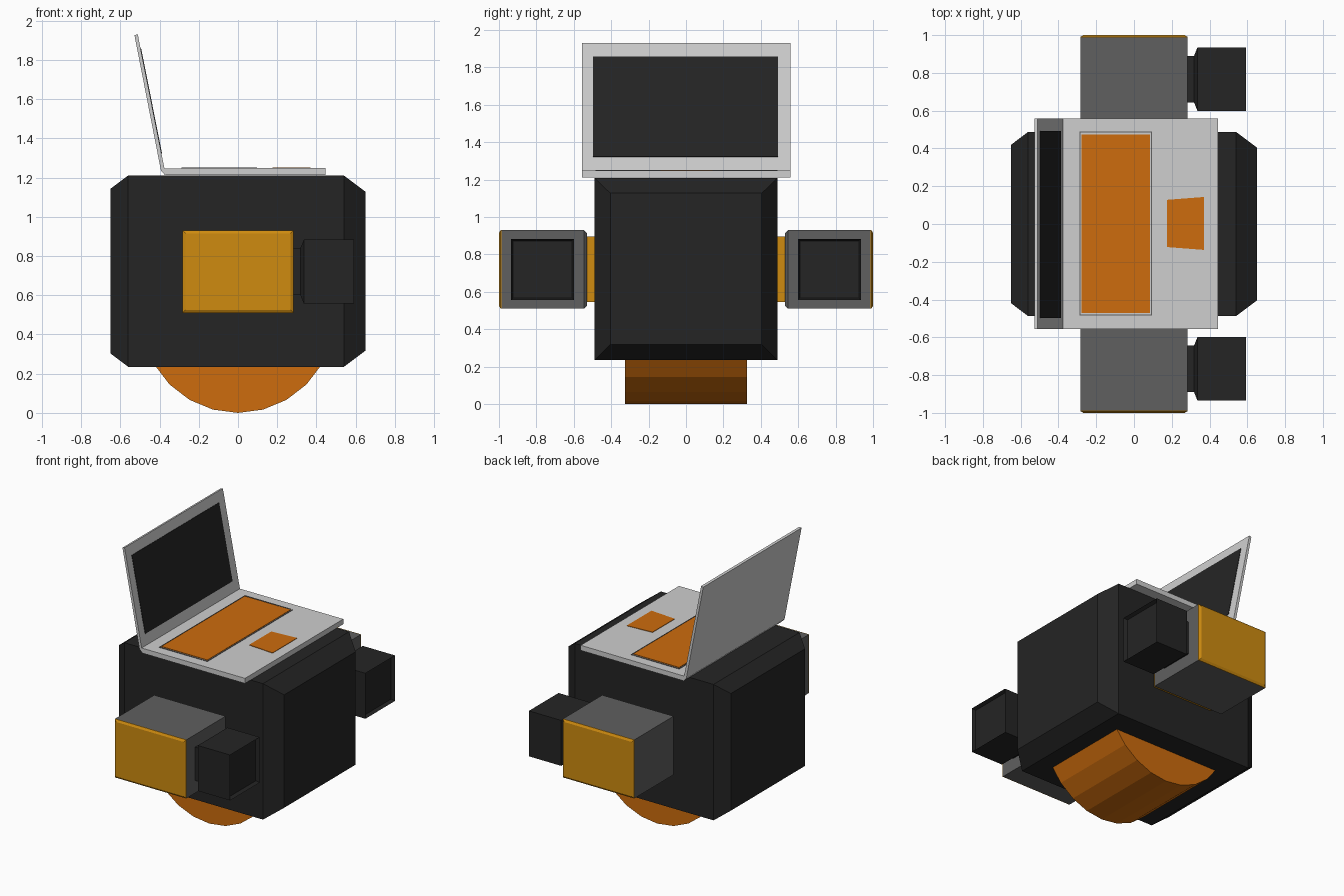
import bpy, bmesh, math
from mathutils import Vector

if "Cube" in bpy.data.objects:
    bpy.data.objects.remove(bpy.data.objects["Cube"])


def material(name, rgb):
    m = bpy.data.materials.new(name)
    m.diffuse_color = (*rgb, 1)
    m.use_nodes = True
    m.node_tree.nodes["Principled BSDF"].inputs["Base Color"].default_value = m.diffuse_color
    return m


BLACK = material("matte_black", (0.018, 0.018, 0.018))
GREY = material("mid_grey", (0.115, 0.115, 0.115))
SILVER = material("light_grey", (0.62, 0.62, 0.62))
GOLD = material("gold", (0.62, 0.26, 0.005))
ORANGE = material("orange", (0.61, 0.15, 0.004))


def finish(name, bm, mat):
    bmesh.ops.recalc_face_normals(bm, faces=bm.faces)
    me = bpy.data.meshes.new(name)
    bm.to_mesh(me)
    bm.free()
    me.materials.append(mat)
    ob = bpy.data.objects.new(name, me)
    bpy.context.collection.objects.link(ob)
    return ob


def loft(name, rings, mat, recess=None):
    """Skin a list of point rings; recess = (inset, depth) sinks the last cap."""
    bm = bmesh.new()
    loops = [[bm.verts.new(p) for p in ring] for ring in rings]
    n = len(loops[0])
    for a, b in zip(loops, loops[1:]):
        for i in range(n):
            j = (i + 1) % n
            bm.faces.new((a[i], a[j], b[j], b[i]))
    bm.faces.new(loops[0])
    cap = bm.faces.new(loops[-1])
    if recess:
        bmesh.ops.recalc_face_normals(bm, faces=bm.faces)
        bmesh.ops.inset_region(bm, faces=[cap], thickness=recess[0])
        bmesh.ops.translate(bm, verts=cap.verts, vec=-cap.normal * recess[1])
    return finish(name, bm, mat)


def ring_x(x, hy, hz, cy=0, cz=0):
    return [(x, cy - hy, cz - hz), (x, cy + hy, cz - hz), (x, cy + hy, cz + hz), (x, cy - hy, cz + hz)]


def ring_y(y, hx, hz, cz):
    return [(-hx, y, cz - hz), (hx, y, cz - hz), (hx, y, cz + hz), (-hx, y, cz + hz)]


def prism(name, profile, y0, y1, mat):
    """Extrude an x-z profile along y."""
    return loft(name, [[(x, y, z) for x, z in profile] for y in (y0, y1)], mat)


def plate(name, pts, z0, z1, mat):
    return loft(name, [[(x, y, z) for x, y in pts] for z in (z0, z1)], mat)


# Body block with chamfered ends
CZ = 0.7225
loft("body", [ring_x(-0.65, 0.42, 0.42, cz=CZ), ring_x(-0.56, 0.488, 0.4875, cz=CZ),
              ring_x(0.54, 0.488, 0.4875, cz=CZ), ring_x(0.65, 0.405, 0.405, cz=CZ)], BLACK)

# Wheel under the body
R = 0.493
prism("wheel", [(R * math.sin(i * math.tau / 24), R - R * math.cos(i * math.tau / 24))
                for i in range(24)], -0.325, 0.325, ORANGE)

# Arms: shoulder joint, arm block, end cap, wrist and hand on each side
AZ = 0.72
for side, s in (("left", -1), ("right", 1)):
    loft(side + "_shoulder_joint", [ring_y(s * 0.47, 0.24, 0.175, AZ), ring_y(s * 0.55, 0.24, 0.175, AZ)], GOLD)
    loft(side + "_arm", [ring_y(s * 0.53, 0.27, 0.195, AZ), ring_y(s * 0.545, 0.283, 0.21, AZ),
                         ring_y(s * 0.987, 0.283, 0.21, AZ)], GREY)
    loft(side + "_arm_cap", [ring_y(s * 0.987, 0.283, 0.21, AZ), ring_y(s * 0.991, 0.283, 0.21, AZ),
                             ring_y(s * 1.0, 0.268, 0.195, AZ)], GOLD)
    cy = s * 0.767
    loft(side + "_hand", [ring_x(0.28, 0.123, 0.12, cy, AZ), ring_x(0.318, 0.123, 0.12, cy, AZ),
                          ring_x(0.336, 0.168, 0.163, cy, AZ), ring_x(0.592, 0.168, 0.163, cy, AZ)],
         BLACK, recess=(0.014, 0.025))

# Laptop base
prism("laptop_base", [(-0.385, 1.247), (-0.37, 1.212), (0.445, 1.212), (0.445, 1.249)],
      -0.556, 0.558, SILVER)

# Laptop lid, leaning backwards
top_in, bot_in = Vector((-0.511, 1.93)), Vector((-0.375, 1.245))
prism("laptop_lid", [tuple(bot_in), tuple(top_in), (-0.528, 1.926), (-0.393, 1.236), (-0.372, 1.212)],
      -0.556, 0.558, SILVER)

# Screen plate on the lid's inner face
d = (bot_in - top_in).normalized()
n = Vector((-d.y, d.x))


def on_lid(z, off):
    p = top_in + d * ((z - top_in.y) / d.y) + n * off
    return (p.x, p.y)


prism("screen", [on_lid(1.322, -0.003), on_lid(1.858, -0.003), on_lid(1.858, 0.003), on_lid(1.322, 0.003)],
      -0.497, 0.492, BLACK)


# Keyboard with thin grey border, and tapered touch pad
def rect(x0, x1, y0, y1):
    return [(x0, y0), (x1, y0), (x1, y1), (x0, y1)]


X0, X1, Y0, Y1, W = -0.288, 0.096, -0.484, 0.489, 0.005
for i, r in enumerate((rect(X0, X0 + W, Y0, Y1), rect(X1 - W, X1, Y0, Y1),
                       rect(X0 + W, X1 - W, Y0, Y0 + W), rect(X0 + W, X1 - W, Y1 - W, Y1))):
    plate("keyboard_border_%d" % (i + 1), r, 1.246, 1.2505, GREY)
plate("keyboard", rect(-0.278, 0.086, -0.47, 0.475), 1.246, 1.252, ORANGE)
plate("touch_pad", [(0.175, -0.122), (0.37, -0.137), (0.37, 0.143), (0.175, 0.128)], 1.246, 1.252, ORANGE)
